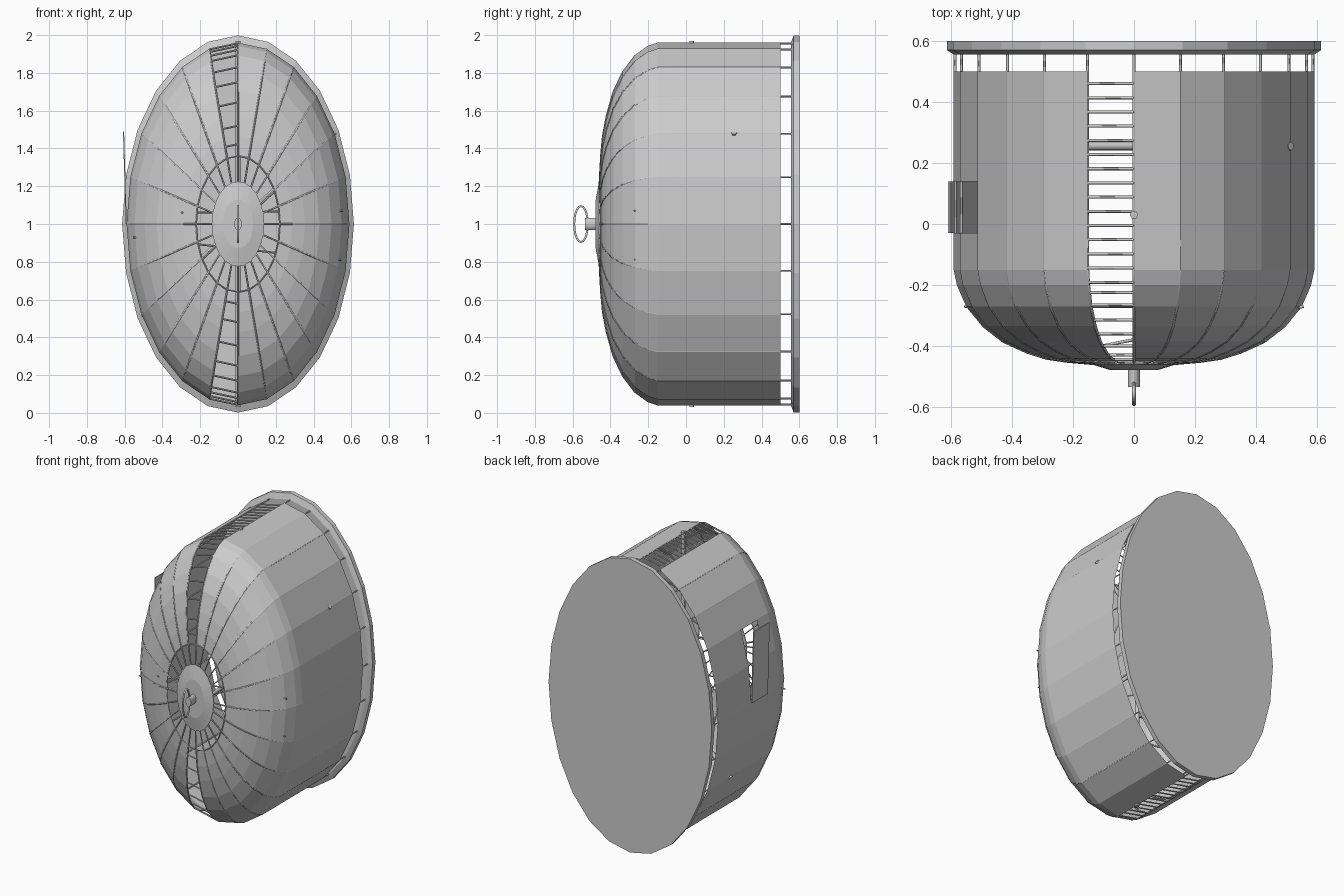
import bpy, bmesh, math
from mathutils import Vector

if "Cube" in bpy.data.objects:
    bpy.data.objects.remove(bpy.data.objects["Cube"])

RX, RZ, N = 0.59, 0.96, 24
# cover profile: (y, fraction of full radius)
PROFILE = [(0.5, 1), (0.14, 1), (-0.03, 1), (-0.15, 1), (-0.2, .982), (-0.27, .93),
           (-0.335, .84), (-0.385, .73), (-0.42, .60), (-0.44, .49), (-0.45, .375)]


def pt(y, f, j, grow=0.0):
    t = 2 * math.pi * j / N
    return Vector(((RX * f + grow) * math.sin(t), y, 1 + (RZ * f + grow) * math.cos(t)))


def radius_at(y):
    for (y0, f0), (y1, f1) in zip(PROFILE, PROFILE[1:]):
        if y1 <= y <= y0:
            return f0 + (f1 - f0) * (y0 - y) / (y0 - y1)
    return 1


def finish(bm, name, recalc=True):
    if recalc:
        bmesh.ops.recalc_face_normals(bm, faces=bm.faces)
    me = bpy.data.meshes.new(name)
    bm.to_mesh(me)
    bm.free()
    ob = bpy.data.objects.new(name, me)
    bpy.context.collection.objects.link(ob)
    return ob


def lathe(name, prof, skip=lambda i, j: False, caps=True):
    bm = bmesh.new()
    rings = [[bm.verts.new(pt(y, f, j)) for j in range(N)] for y, f in prof]
    for i in range(len(rings) - 1):
        for j in range(N):
            if not skip(i, j):
                k = (j + 1) % N
                bm.faces.new((rings[i][j], rings[i][k], rings[i + 1][k], rings[i + 1][j]))
    if caps:
        bm.faces.new(rings[0])
        bm.faces.new(rings[-1])
    return finish(bm, name)


def tubes(name, paths, r, cyclic=False, res=0):
    cu = bpy.data.curves.new(name, 'CURVE')
    cu.dimensions = '3D'
    cu.bevel_depth = r
    cu.bevel_resolution = res
    cu.use_fill_caps = True
    for path in paths:
        sp = cu.splines.new('POLY')
        sp.points.add(len(path) - 1)
        for p, co in zip(sp.points, path):
            p.co = (*co, 1)
        sp.use_cyclic_u = cyclic
    ob = bpy.data.objects.new(name, cu)
    bpy.context.collection.objects.link(ob)
    return ob


# Domed cover with two open strips and a door opening
lathe("cage_cover", PROFILE,
      lambda i, j: j in (12, 23) or (i == 1 and j in (18, 19)), caps=False)

# Bevelled base tray at the back
lathe("base_tray", [(0.6, 1.04), (0.57, 1.04), (0.555, 1.0)]).scale = (1, 1, 1)

# Lengthwise wires running from the tray over the dome to the cap
wire_prof = [(0.56, 1)] + PROFILE + [(-0.458, .22)]
tubes("cage_wires", [[pt(y, f, j, -0.004) for y, f in wire_prof] for j in range(N)], 0.005)

# Cross rungs visible in the open strips
ys = [0.46 - 0.0465 * i for i in range(15)] + [-.225, -.265, -.315, -.36, -.4, -.43, -.444]
tubes("cage_rungs", [[pt(y, radius_at(y), j, -0.003), pt(y, radius_at(y), j + 1, -0.003)]
                     for y in ys for j in (12, 23)], 0.005)

# Ring where the cover ends, around the cap spokes
tubes("spoke_ring", [[pt(-0.45, .375, j) for j in range(N)]], 0.004, cyclic=True)

# Cap, neck and hanging ring
lathe("cap", [(-0.455, .235), (-0.46, .235), (-0.478, .135)])
lathe("cap_neck", [(-0.475, .034), (-0.535, .034)])
tubes("hanging_ring", [[(0, -0.556 + .036 * math.cos(a), 1 + .095 * math.sin(a))
                        for a in [2 * math.pi * k / 20 for k in range(20)]]],
      0.006, cyclic=True, res=1)

# Door leaning open beside its opening
bm = bmesh.new()
low, high = (-0.592, 1.0), (-0.606, 1.49)
loop = [bm.verts.new((x, y, z)) for (x, z), y in
        ((low, -.03), (low, .14), (high, .14), (high, -.03))]
bm.faces.new(loop)
door = finish(bm, "door")
solid = door.modifiers.new("thickness", 'SOLIDIFY')
solid.thickness = 0.006
solid.offset = 0

# Perches through the cage
tubes("perches", [[(.515, .255, 1.485), (-.515, .255, .515)],
                  [(0, .03, 1.968), (0, .03, .032)]], 0.014, res=1)
tubes("small_perches", [[(.556, -.27, 1.07), (-.3, -.438, 1.06)],
                        [(.545, -.27, .81), (-.556, -.27, .93)]], 0.005)
